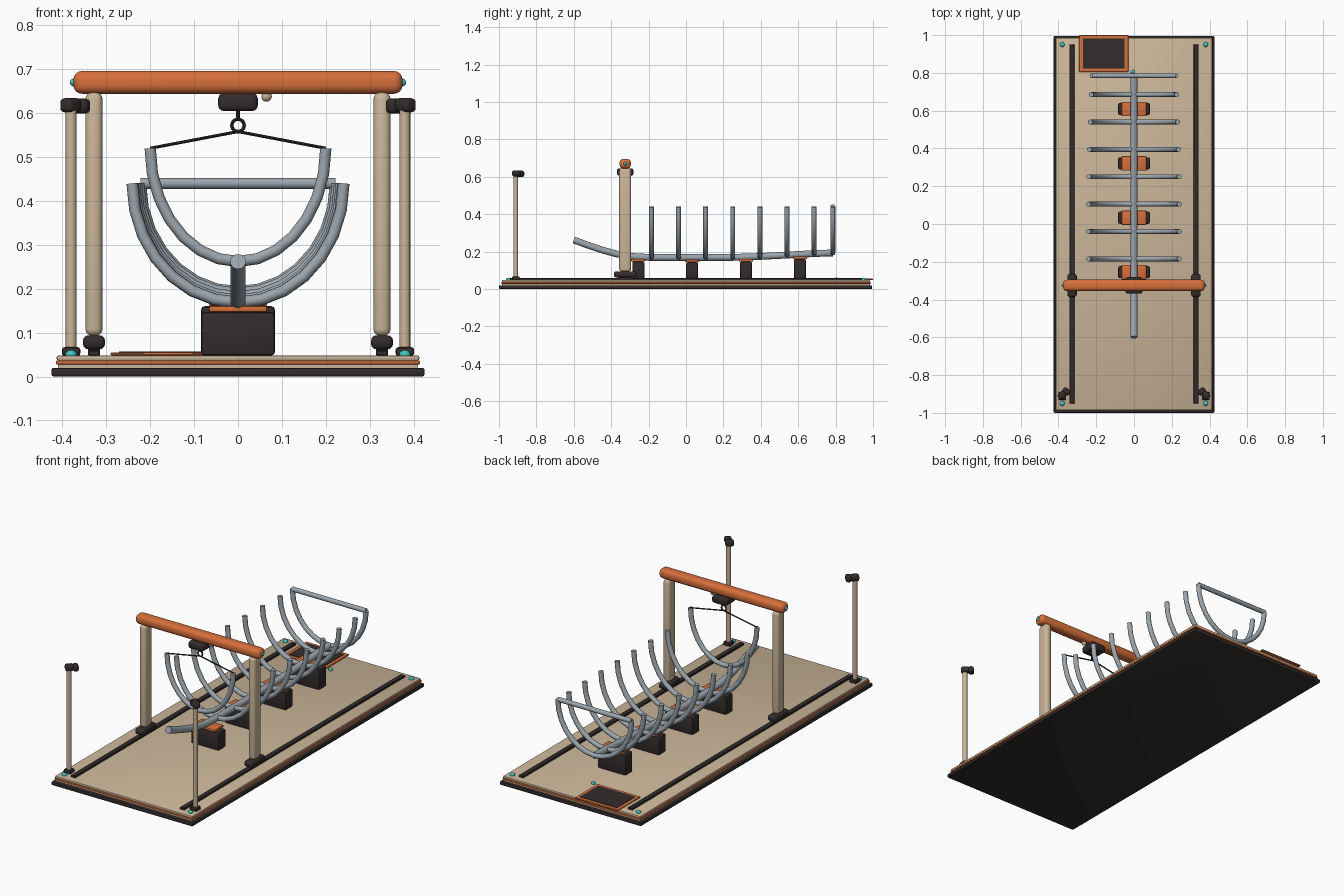
import bpy, bmesh, math
from mathutils import Vector, Matrix

if "Cube" in bpy.data.objects:
    bpy.data.objects.remove(bpy.data.objects["Cube"])


def mat(name, rgb):
    m = bpy.data.materials.new(name)
    m.diffuse_color = (*rgb, 1)
    m.use_nodes = True
    m.node_tree.nodes["Principled BSDF"].inputs["Base Color"].default_value = m.diffuse_color
    return m


TAN = mat("warm tan", (0.60, 0.47, 0.32))
ORANGE = mat("orange", (0.68, 0.16, 0.045))
DARK = mat("charcoal", (0.033, 0.025, 0.025))
STEEL = mat("steel grey", (0.33, 0.38, 0.42))
CYAN = mat("turquoise", (0.05, 0.58, 0.50))


def finish(bm, name, m, angle=40):
    me = bpy.data.meshes.new(name)
    bm.to_mesh(me)
    bm.free()
    ob = bpy.data.objects.new(name, me)
    bpy.context.collection.objects.link(ob)
    me.materials.append(m)
    bpy.ops.object.select_all(action='DESELECT')
    ob.select_set(True)
    bpy.context.view_layer.objects.active = ob
    bpy.ops.object.shade_smooth_by_angle(angle=math.radians(angle))
    return ob


def box(name, loc, size, m, bevel=0.0, seg=3, turn=0.0):
    bm = bmesh.new()
    bmesh.ops.create_cube(bm, size=1)
    bmesh.ops.scale(bm, vec=size, verts=bm.verts)
    if bevel:
        bmesh.ops.bevel(bm, geom=bm.edges[:], offset=bevel, segments=seg,
                        profile=0.5, affect='EDGES')
    bmesh.ops.transform(bm, verts=bm.verts,
                        matrix=Matrix.Translation(loc) @ Matrix.Rotation(turn, 4, 'Z'))
    return finish(bm, name, m)


def ball(name, loc, r, m, squash=1.0):
    bm = bmesh.new()
    bmesh.ops.create_uvsphere(bm, u_segments=16, v_segments=10, radius=r)
    bmesh.ops.scale(bm, vec=(1, 1, squash), verts=bm.verts)
    bmesh.ops.translate(bm, vec=loc, verts=bm.verts)
    return finish(bm, name, m)


def tube(name, pts, r, m, sides=12, closed=False):
    """Sweep a circle along a planar path."""
    pts = [Vector(p) for p in pts]
    n = len(pts)
    bm = bmesh.new()
    rings = []
    tans = []
    for i in range(n):
        a = pts[i - 1] if (i or closed) else pts[0]
        b = pts[(i + 1) % n] if (i < n - 1 or closed) else pts[-1]
        tans.append((b - a).normalized())
    normal = tans[0].cross(tans[n // 3] if n > 2 else Vector((0, 0, 1)))
    if normal.length < 1e-4:
        normal = tans[0].orthogonal()
    normal.normalize()
    for p, t in zip(pts, tans):
        side = t.cross(normal).normalized()
        rings.append([bm.verts.new(p + r * (math.cos(k) * side + math.sin(k) * normal))
                      for k in (2 * math.pi * j / sides for j in range(sides))])
    for i in range(n if closed else n - 1):
        A, B = rings[i], rings[(i + 1) % n]
        for j in range(sides):
            k = (j + 1) % sides
            bm.faces.new((A[j], A[k], B[k], B[j]))
    if not closed:
        bm.faces.new(rings[0])
        bm.faces.new(rings[-1])
    bmesh.ops.recalc_face_normals(bm, faces=bm.faces[:])
    return finish(bm, name, m)


def half_ellipse(y, a, top, bottom, n=14):
    return [(a * math.cos(t), y, top - (top - bottom) * math.sin(t))
            for t in (math.pi * i / n for i in range(n + 1))]


# Layered base slab
box("base_bottom", (0, -0.002, 0.010), (0.85, 1.995, 0.02), DARK, 0.005, 2)
box("base_core", (0, 0, 0.03), (0.82, 1.965, 0.03), TAN)
box("base_orange_stripe", (0, 0, 0.032), (0.83, 1.977, 0.009), ORANGE, 0.003, 2)
box("base_deck", (0, 0, 0.0425), (0.826, 1.97, 0.011), TAN, 0.004, 2)

# Control panel overhanging the back edge
box("panel_frame", (-0.16, 0.9025, 0.0515), (0.26, 0.195, 0.007), ORANGE, 0.002, 1)
box("panel_screen", (-0.16, 0.9025, 0.0545), (0.222, 0.158, 0.005), DARK)
ball("panel_button", (-0.006, 0.805, 0.052), 0.010, CYAN)

# Keel path: rising bow at the front, gentle lift at the back
KEEL = [(-0.60, 0.262), (-0.53, 0.236), (-0.45, 0.209), (-0.37, 0.187), (-0.29, 0.174),
        (-0.20, 0.169), (0.0, 0.168), (0.25, 0.169), (0.40, 0.174), (0.55, 0.182),
        (0.68, 0.189), (0.785, 0.193)]


def keel_z(y):
    for (y0, z0), (y1, z1) in zip(KEEL, KEEL[1:]):
        if y0 <= y <= y1:
            return z0 + (z1 - z0) * (y - y0) / (y1 - y0)


tube("keel", [(0, y, z) for y, z in KEEL], 0.018, STEEL, 14)

# Hull ribs, narrowing toward the stern
for i in range(7):
    y = -0.185 + 0.145 * i
    a = 0.241 - 0.015 * max(0, (y - 0.1) / 0.6) ** 1.5
    tube(f"rib_{i + 1}", half_ellipse(y, a, 0.44, keel_z(y)), 0.013, STEEL)
tube("stern_rib", half_ellipse(0.785, 0.222, 0.44, 0.193), 0.013, STEEL)
tube("stern_crossbar", [(-0.222, 0.785, 0.44), (0.222, 0.785, 0.44)], 0.0125, STEEL)

# Keel support blocks with orange pads
for i in range(4):
    y = -0.255 + 0.288 * i
    top = keel_z(y) - 0.010
    box(f"keel_block_{i + 1}", (0, y, (0.048 + top - 0.015) / 2),
        (0.168, 0.064, top - 0.015 - 0.048), DARK, 0.008, 2)
    box(f"keel_pad_{i + 1}", (0, y, top - 0.008), (0.132, 0.076, 0.014), ORANGE, 0.004, 2)

# Gantry beam, hoist and hung rib
GY = -0.325
box("gantry_beam", (0, GY, 0.670), (0.75, 0.06, 0.052), ORANGE, 0.02, 4)
box("hoist_block", (0, GY, 0.625), (0.09, 0.088, 0.04), DARK, 0.012, 3)
ball("hoist_knob", (0.065, GY, 0.638), 0.012, TAN)
tube("hoist_rod", [(0, GY, 0.61), (0, GY, 0.585)], 0.004, DARK, 8)
tube("hoist_ring", [(0.014 * math.cos(t), GY, 0.572 + 0.014 * math.sin(t))
                    for t in (math.tau * i / 20 for i in range(20))], 0.004, DARK, 8, True)
tube("hung_rib", half_ellipse(GY, 0.20, 0.52, 0.262), 0.0128, STEEL)

for s, tag in ((-1, "left"), (1, "right")):
    # Sling, gantry post, carriage and rail
    tube(f"sling_{tag}", [(0, GY, 0.558), (s * 0.20, GY, 0.52)], 0.0035, DARK, 8)
    ball(f"beam_cap_{tag}", (s * 0.374, GY, 0.67), 0.009, CYAN)
    box(f"gantry_post_{tag}", (s * 0.328, GY, 0.37), (0.039, 0.064, 0.555), TAN, 0.016, 4)
    box(f"carriage_{tag}", (s * 0.328, GY, 0.078), (0.05, 0.122, 0.032), DARK, 0.012, 3)
    box(f"carriage_shoe_{tag}", (s * 0.328, GY, 0.058), (0.027, 0.075, 0.02), DARK, 0.004, 2)
    box(f"rail_{tag}", (s * 0.328, 0, 0.053), (0.027, 1.90, 0.012), DARK, 0.002, 1)
    # Front lamp mast with its head turned inward
    px, py = s * 0.38, -0.91
    box(f"mast_foot_{tag}", (px, py, 0.057), (0.042, 0.042, 0.02), DARK, 0.006, 2)
    tube(f"mast_{tag}", [(px, py, 0.06), (px, py, 0.612)], 0.0125, TAN, 14)
    turn = math.radians(45 if s < 0 else 135)
    box(f"lamp_head_{tag}", (px + s * 0.001, py + 0.004, 0.618), (0.044, 0.036, 0.032),
        DARK, 0.010, 3, turn)
    box(f"lamp_lens_{tag}", (px - s * 0.022, py + 0.024, 0.616), (0.03, 0.044, 0.034),
        DARK, 0.011, 3, turn)
    # Corner studs
    for y, end in ((-0.95, "front"), (0.95, "back")):
        ball(f"corner_stud_{end}_{tag}", (s * 0.38, y, 0.05), 0.013, CYAN, 0.8)
